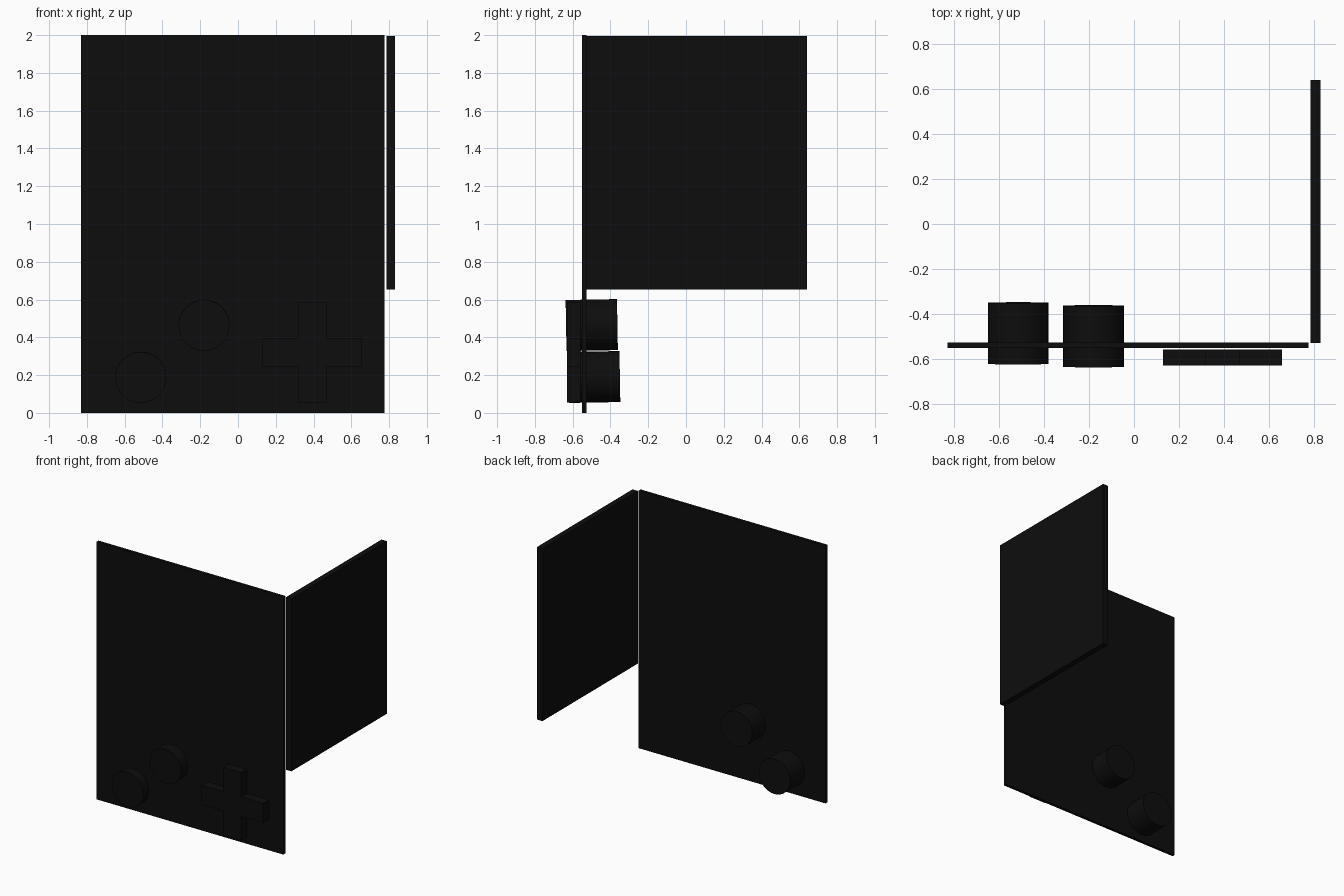
import bpy
import math

if "Cube" in bpy.data.objects:
    bpy.data.objects.remove(bpy.data.objects["Cube"])

black = bpy.data.materials.new("near_black")
black.diffuse_color = (0.004, 0.004, 0.004, 1)
black.use_nodes = True
black.node_tree.nodes["Principled BSDF"].inputs["Base Color"].default_value = black.diffuse_color


def finish(obj, name):
    obj.name = name
    obj.data.materials.append(black)
    return obj


def box(name, x, y, z):
    """Box from (min, max) ranges on each axis."""
    bpy.ops.mesh.primitive_cube_add(size=1, location=[sum(r) / 2 for r in (x, y, z)])
    obj = bpy.context.object
    obj.scale = [r[1] - r[0] for r in (x, y, z)]
    bpy.ops.object.transform_apply(location=False, rotation=False, scale=True)
    return finish(obj, name)


def button(name, x, y, z):
    """Round button lying along y, tipped very slightly."""
    bpy.ops.mesh.primitive_cylinder_add(
        vertices=32, radius=0.135, depth=0.272, location=(x, y, z),
        rotation=(math.radians(91), 0, 0))
    bpy.ops.object.shade_smooth_by_angle(angle=math.radians(30))
    return finish(bpy.context.object, name)


# Upright front panel and the shorter side panel
box("front_panel", (-0.83, 0.775), (-0.551, -0.527), (0, 2))
box("side_panel", (0.785, 0.83), (-0.53, 0.64), (0.653, 1.994))

# Two round buttons passing through the front panel
button("lower_button", -0.515, -0.486, 0.19)
button("upper_button", -0.18, -0.499, 0.465)

# Plus-shaped pad: one outline, extruded along y
cx, cz, arm, half = 0.393, 0.32, 0.264, 0.076
quarter = [(arm, -half), (arm, half), (half, half)]
outline = []
for i in range(4):
    c, s = round(math.cos(i * math.pi / 2)), round(math.sin(i * math.pi / 2))
    outline += [(cx + c * u - s * v, cz + s * u + c * v) for u, v in quarter]
n = len(outline)
verts = [(x, y, z) for y in (-0.63, -0.559) for x, z in outline]
faces = [tuple(range(n)), tuple(reversed(range(n, 2 * n)))]
faces += [(i, i + n, (i + 1) % n + n, (i + 1) % n) for i in range(n)]
mesh = bpy.data.meshes.new("plus_pad")
mesh.from_pydata(verts, [], faces)
pad = bpy.data.objects.new("plus_pad", mesh)
bpy.context.collection.objects.link(pad)
finish(pad, "plus_pad")
